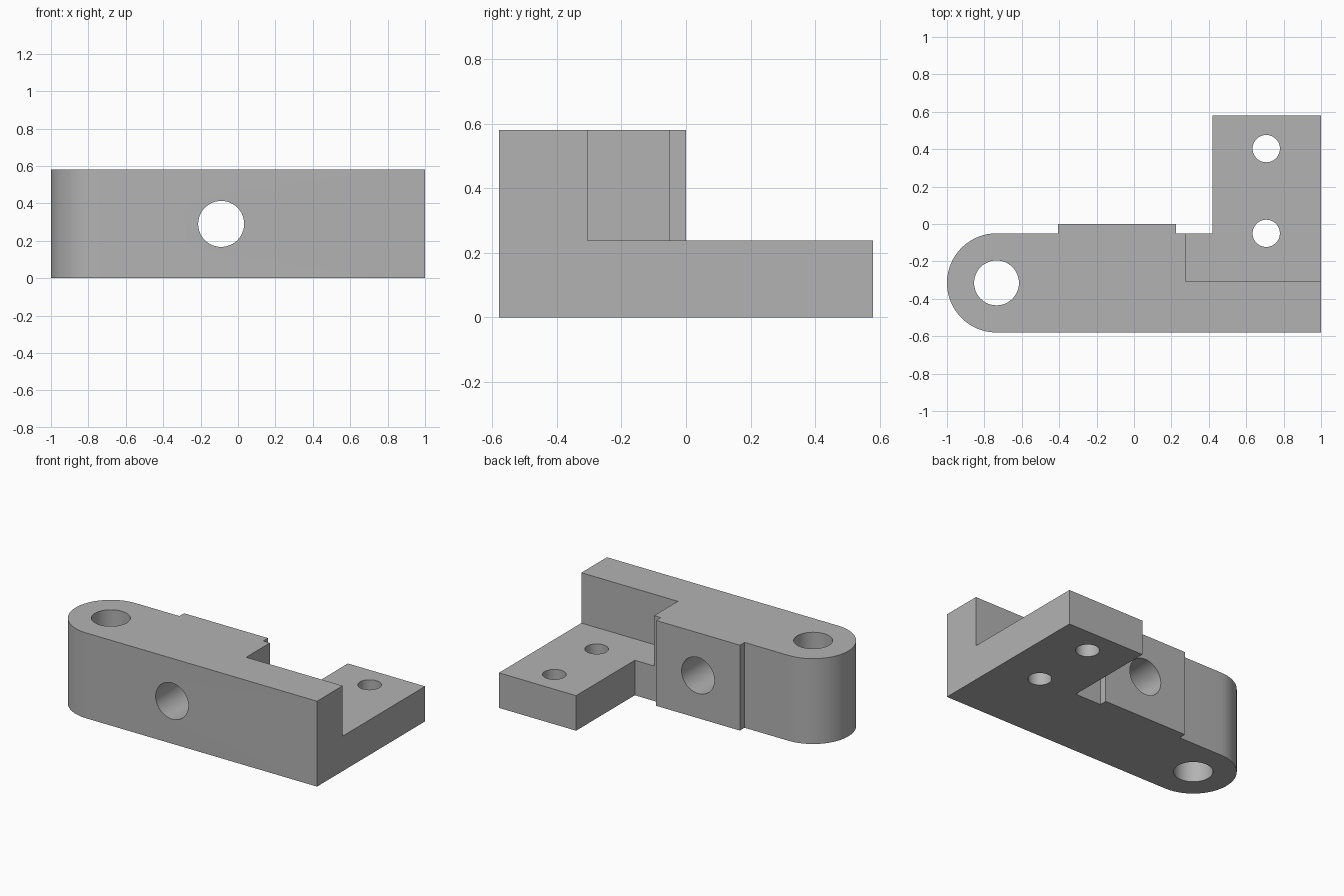
import bpy
import bmesh
import math

cube = bpy.data.objects.get("Cube")
if cube:
    bpy.data.objects.remove(cube, do_unlink=True)

HEIGHT = 0.58

grey = bpy.data.materials.new("machined grey")
grey.use_nodes = True
grey.diffuse_color = (0.45, 0.45, 0.45, 1)
grey.node_tree.nodes["Principled BSDF"].inputs["Base Color"].default_value = grey.diffuse_color


def prism(name, outline, z0, z1):
    """Extrude a counter-clockwise outline from z0 up to z1."""
    bm = bmesh.new()
    base = bm.faces.new([bm.verts.new((x, y, z0)) for x, y in outline])
    top = bmesh.ops.extrude_face_region(bm, geom=[base])["geom"]
    verts = [v for v in top if isinstance(v, bmesh.types.BMVert)]
    bmesh.ops.translate(bm, verts=verts, vec=(0, 0, z1 - z0))
    bmesh.ops.recalc_face_normals(bm, faces=bm.faces)
    mesh = bpy.data.meshes.new(name)
    bm.to_mesh(mesh)
    bm.free()
    mesh.materials.append(grey)
    obj = bpy.data.objects.new(name, mesh)
    bpy.context.collection.objects.link(obj)
    return obj


def drill(name, radius, location, rotation=(0, 0, 0)):
    bpy.ops.mesh.primitive_cylinder_add(vertices=48, radius=radius, depth=3,
                                        location=location, rotation=rotation)
    obj = bpy.context.object
    obj.name = name
    obj.data.materials.append(grey)
    return obj


# Bracket outline: mounting foot, raised boss pad and rounded arm end
outline = [(1, -0.58), (1, 0.58), (0.42, 0.58), (0.42, -0.05), (0.225, -0.05),
           (0.225, 0), (-0.405, 0), (-0.405, -0.05)]
for i in range(33):
    a = math.pi / 2 + math.pi * i / 32
    outline.append((-0.735 + 0.265 * math.cos(a), -0.315 + 0.265 * math.sin(a)))
bracket = prism("bracket_body", outline, 0, HEIGHT)

# Step above the foot, then the bolt holes
cutters = [
    prism("step_cutter", [(0.275, -0.305), (1.5, -0.305), (1.5, 1), (0.275, 1)], 0.238, 1),
    drill("pivot_hole_cutter", 0.12, (-0.735, -0.315, 0)),
    drill("cross_hole_cutter", 0.123, (-0.09, 0, 0.29), (math.pi / 2, 0, 0)),
    drill("foot_hole_back_cutter", 0.073, (0.707, 0.403, 0)),
    drill("foot_hole_front_cutter", 0.073, (0.707, -0.05, 0)),
]

bpy.ops.object.select_all(action='DESELECT')
bpy.context.view_layer.objects.active = bracket
bracket.select_set(True)
for cutter in cutters:
    cutter.hide_render = True
    cut = bracket.modifiers.new(cutter.name, 'BOOLEAN')
    cut.operation = 'DIFFERENCE'
    cut.solver = 'EXACT'
    cut.object = cutter
    bpy.ops.object.modifier_apply(modifier=cut.name)
for cutter in cutters:
    bpy.data.objects.remove(cutter, do_unlink=True)

bpy.ops.object.shade_smooth_by_angle(angle=math.radians(30))
